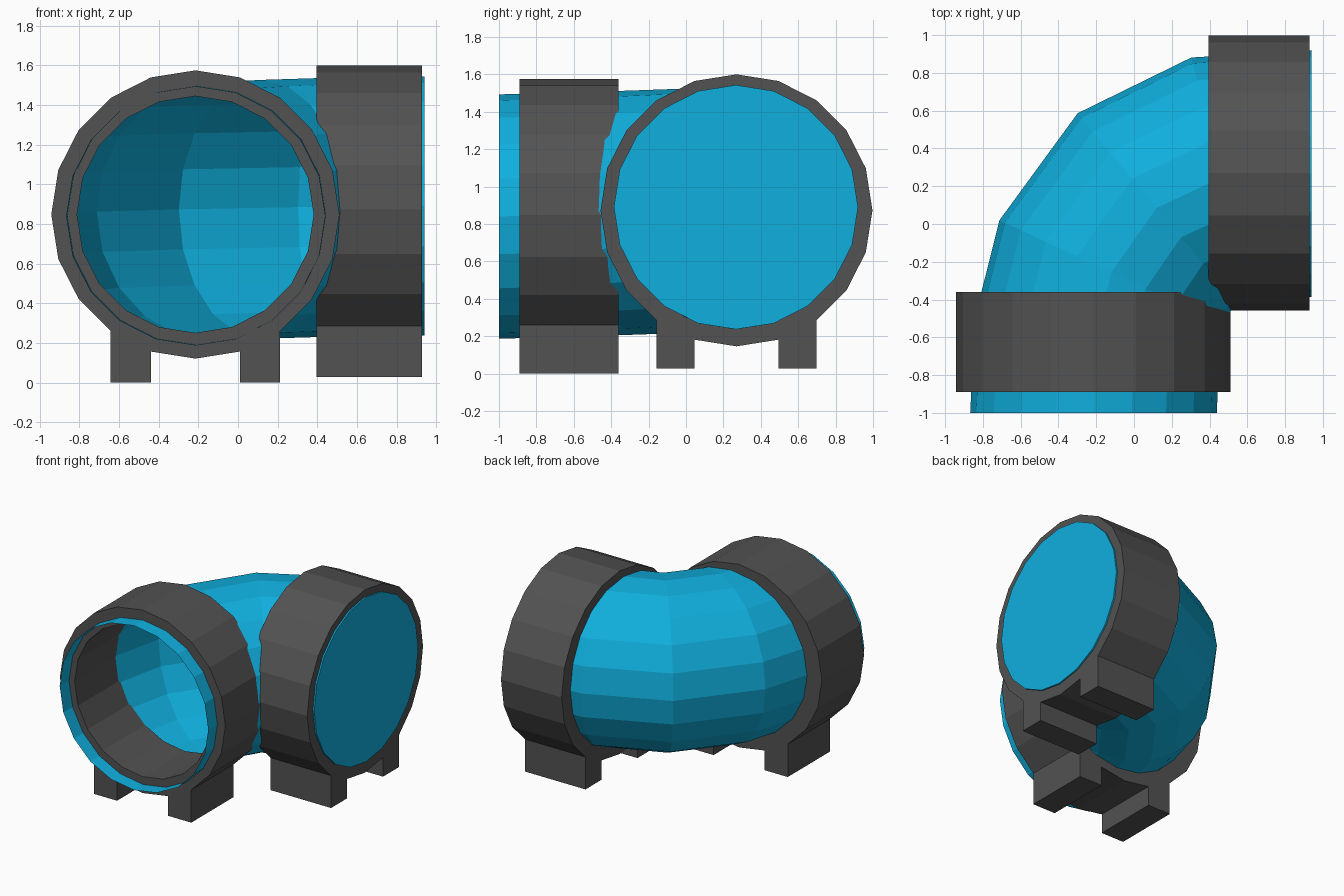
import bpy, bmesh, math
from mathutils import Vector

if "Cube" in bpy.data.objects:
    bpy.data.objects.remove(bpy.data.objects["Cube"])

SIDES = 20


def material(name, rgb):
    m = bpy.data.materials.new(name)
    m.diffuse_color = (*rgb, 1)
    m.use_nodes = True
    m.node_tree.nodes["Principled BSDF"].inputs["Base Color"].default_value = m.diffuse_color
    return m


def finish(bm, name, mat):
    bmesh.ops.recalc_face_normals(bm, faces=bm.faces)
    me = bpy.data.meshes.new(name)
    bm.to_mesh(me)
    bm.free()
    me.materials.append(mat)
    ob = bpy.data.objects.new(name, me)
    bpy.context.collection.objects.link(ob)
    return ob


def circle(bm, centre, heading, radius):
    """Upright polygon of SIDES points, first point at the top."""
    c = Vector(centre)
    side = Vector((heading[1], -heading[0], 0)).normalized()
    pts = []
    for i in range(SIDES):
        a = math.tau * i / SIDES
        pts.append(bm.verts.new(
            c + side * radius * math.sin(a) + Vector((0, 0, radius * math.cos(a)))))
    return pts


def bridge(bm, a, b):
    return [bm.faces.new((a[i], a[(i + 1) % SIDES], b[(i + 1) % SIDES], b[i]))
            for i in range(SIDES)]


def clamp(name, start, heading, length, floor, mat):
    """Thick collar whose two lower facets are pulled down into feet."""
    bm = bmesh.new()
    start, heading = Vector(start), Vector(heading)
    end = start + heading * length
    o0, o1 = (circle(bm, p, heading, 0.727) for p in (start, end))
    i0, i1 = (circle(bm, p, heading, 0.597) for p in (start, end))
    outer = bridge(bm, o0, o1)
    bridge(bm, i0, i1)
    bridge(bm, o0, i0)
    bridge(bm, o1, i1)
    feet = bmesh.ops.extrude_discrete_faces(bm, faces=[outer[8], outer[11]])
    for f in feet["faces"]:
        for v in f.verts:
            v.co.z = floor
    return finish(bm, name, mat)


blue = material("pipe_blue", (0.005, 0.43, 0.73))
dark = material("clamp_grey", (0.085, 0.085, 0.085))

# Elbow pipe: thin shell, open at the front, closed at the right end
stations = [
    ((-0.214, -1.0, 0.84), (0, 1)),
    ((-0.197, -0.596, 0.85), (0.148, 0.989)),
    ((-0.12, -0.255, 0.862), (0.42, 0.905)),
    ((0.12, 0.085, 0.874), (0.767, 0.64)),
    ((0.47, 0.25, 0.885), (0.967, 0.255)),
    ((0.94, 0.267, 0.89), (1, 0)),
]
bm = bmesh.new()
loops = [circle(bm, c, h, 0.653) for c, h in stations]
for a, b in zip(loops, loops[1:]):
    bridge(bm, a, b)
bm.faces.new(loops[-1])
finish(bm, "elbow_pipe", blue)

# Footed clamps around each end
clamp("front_clamp", (-0.215, -0.89, 0.848), (0, 1, 0), 0.53, 0.0, dark)
clamp("right_clamp", (0.395, 0.27, 0.873), (1, 0, 0), 0.533, 0.028, dark)
